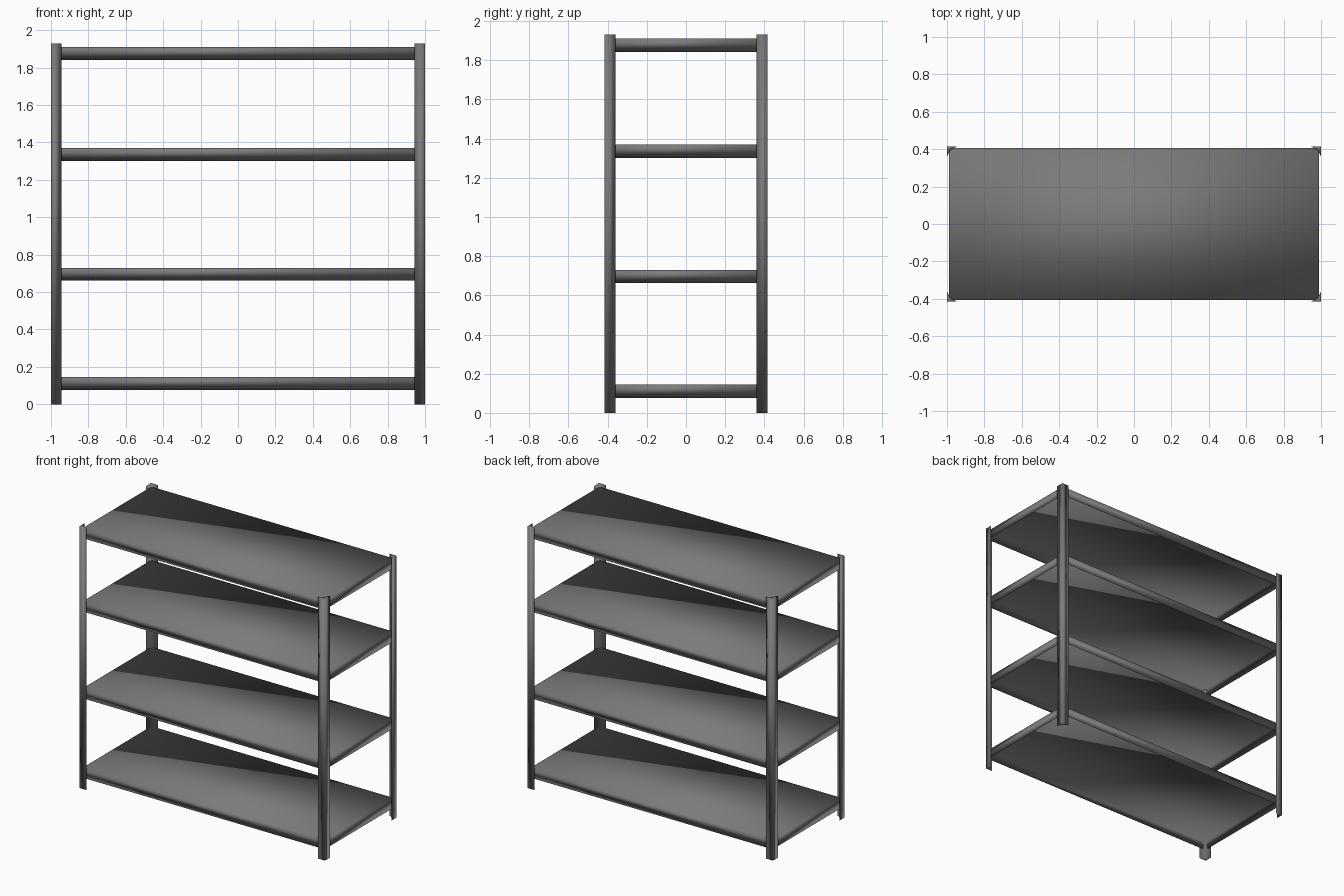
import bpy, bmesh

if "Cube" in bpy.data.objects:
    bpy.data.objects.remove(bpy.data.objects["Cube"])

steel = bpy.data.materials.new("dark_grey_steel")
steel.diffuse_color = (0.2, 0.2, 0.2, 1)
steel.use_nodes = True
steel.node_tree.nodes["Principled BSDF"].inputs["Base Color"].default_value = steel.diffuse_color

HX, HY, H = 1.0, 0.415, 1.93      # outer half sizes and height
W, T = 0.056, 0.011               # angle post leg width, shelf inset
LIP, SHEET = 0.068, 0.006         # shelf lip depth and sheet thickness


def finish(name, bm):
    """Turn a bmesh into a smooth shaded steel object."""
    bmesh.ops.recalc_face_normals(bm, faces=bm.faces)
    for f in bm.faces:
        f.smooth = True
    me = bpy.data.meshes.new(name)
    bm.to_mesh(me)
    bm.free()
    me.materials.append(steel)
    bpy.context.collection.objects.link(bpy.data.objects.new(name, me))


def prism(outline, z0, z1):
    """Extrude a plan outline from z0 to z1."""
    bm = bmesh.new()
    face = bm.faces.new([bm.verts.new((x, y, z0)) for x, y in outline])
    top = bmesh.ops.extrude_face_region(bm, geom=[face])["geom"]
    for v in top:
        if isinstance(v, bmesh.types.BMVert):
            v.co.z = z1
    bmesh.ops.recalc_face_normals(bm, faces=bm.faces)
    return bm


# Angle-section corner posts with tapering legs, opening inward
angle = [(0, 0), (W, 0), (0.018, 0.018), (0, W)]
for sx, side in ((-1, "left"), (1, "right")):
    for sy, end in ((-1, "front"), (1, "back")):
        finish(f"{end}_{side}_post",
               prism([(sx * (HX - a), sy * (HY - b)) for a, b in angle], 0, H))

# Sheet shelves seated inside the posts: open below, with a lip all round
sx, sy = HX - T + 0.001, HY - T + 0.001
for i, top in enumerate((0.145, 0.73, 1.37, 1.91)):
    bm = prism([(-sx, -sy), (sx, -sy), (sx, sy), (-sx, sy)], top - LIP, top)
    bottom = min(bm.faces, key=lambda f: f.calc_center_median().z)
    bmesh.ops.inset_region(bm, faces=[bottom], thickness=SHEET)
    hollow = min((f for f in bm.faces if abs(f.normal.z) > 0.9),
                 key=lambda f: (round(f.calc_center_median().z, 3), -f.calc_area()))
    for v in bottom.verts:
        v.co.z = top - SHEET
    finish(f"shelf_{i + 1}", bm)
